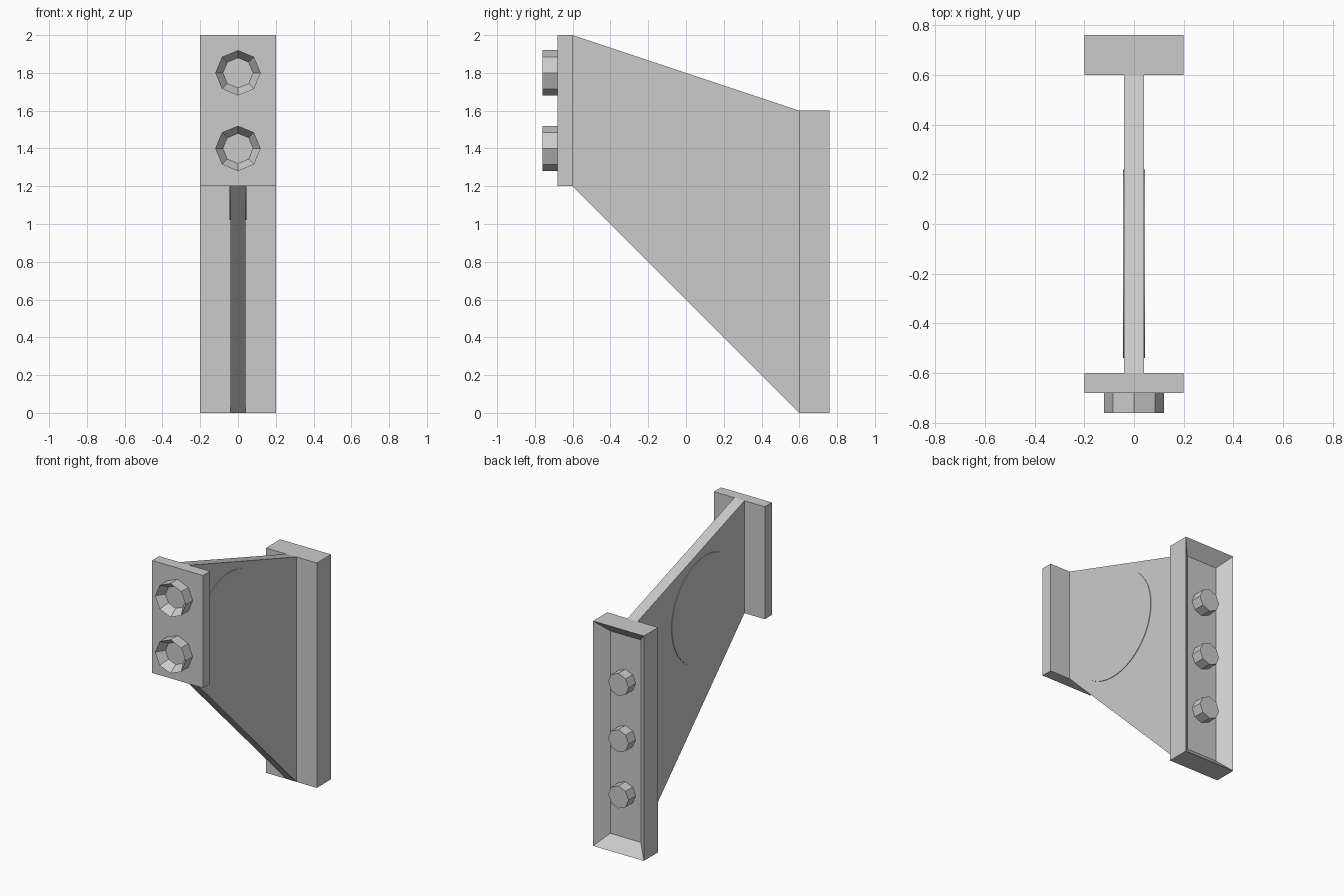
import bpy, bmesh, math
from mathutils import Matrix, Vector

cube = bpy.data.objects.get("Cube")
if cube:
    bpy.data.objects.remove(cube, do_unlink=True)

# Single plain grey material
GREY = (0.6, 0.6, 0.6, 1.0)
grey = bpy.data.materials.new("plain grey")
grey.use_nodes = True
grey.diffuse_color = GREY
grey.node_tree.nodes["Principled BSDF"].inputs["Base Color"].default_value = GREY


def finish(name, bm):
    bmesh.ops.recalc_face_normals(bm, faces=bm.faces)
    mesh = bpy.data.meshes.new(name)
    bm.to_mesh(mesh)
    bm.free()
    mesh.materials.append(grey)
    obj = bpy.data.objects.new(name, mesh)
    bpy.context.collection.objects.link(obj)
    return obj


def box(y0, y1, z0, z1, half_width=0.2):
    bm = bmesh.new()
    size = Matrix.Diagonal((half_width * 2, y1 - y0, z1 - z0, 1))
    place = Matrix.Translation((0, (y0 + y1) / 2, (z0 + z1) / 2))
    bmesh.ops.create_cube(bm, size=1, matrix=place @ size)
    return bm


def recess(bm, direction, border, depth):
    """Inset the flat end facing along y and push it inwards."""
    bm.normal_update()
    end = max(bm.faces, key=lambda f: f.normal.y * direction)
    bmesh.ops.inset_region(bm, faces=[end], thickness=border, use_even_offset=True)
    bmesh.ops.translate(bm, verts=end.verts, vec=Vector((0, -direction * depth, 0)))


def prism(axis, sides, radius, length, centre):
    bm = bmesh.new()
    turn = Matrix.Rotation(math.pi / 2, 4, axis)
    bmesh.ops.create_cone(bm, cap_ends=True, segments=sides, radius1=radius,
                          radius2=radius, depth=length,
                          matrix=Matrix.Translation(centre) @ turn)
    return bm


# Tapered web between the two plates
bm = bmesh.new()
profile = [(-0.6, 1.2), (0.6, 0), (0.6, 1.6), (-0.6, 2)]
side = bm.faces.new([bm.verts.new((-0.04, y, z)) for y, z in profile])
moved = bmesh.ops.extrude_face_region(bm, geom=[side])["geom"]
bmesh.ops.translate(bm, vec=(0.08, 0, 0),
                    verts=[v for v in moved if isinstance(v, bmesh.types.BMVert)])
finish("web", bm)

# Round boss, barely proud of the web on both sides
boss = finish("web_boss", prism("Y", 64, 0.38, 0.088, (0, -0.16, 1.4)))
bpy.context.view_layer.objects.active = boss
boss.select_set(True)
bpy.ops.object.shade_smooth_by_angle(angle=math.radians(30))

# Front plate with hollow octagonal nuts
finish("front_plate", box(-0.68, -0.6, 1.2, 2))
for i, z in enumerate((1.4, 1.8)):
    bm = prism("X", 8, 0.12, 0.08, (0, -0.72, z))
    recess(bm, -1, 0.04 * math.cos(math.pi / 8), 0.06)
    finish(f"front_nut_{i + 1}", bm)

# Back plate with a long recess holding three bolt heads
bm = box(0.6, 0.76, 0, 1.6)
recess(bm, 1, 0.08, 0.08)
finish("back_plate", bm)
for i, z in enumerate((0.4, 0.8, 1.2)):
    finish(f"back_bolt_{i + 1}", prism("X", 8, 0.08, 0.08, (0, 0.72, z)))
